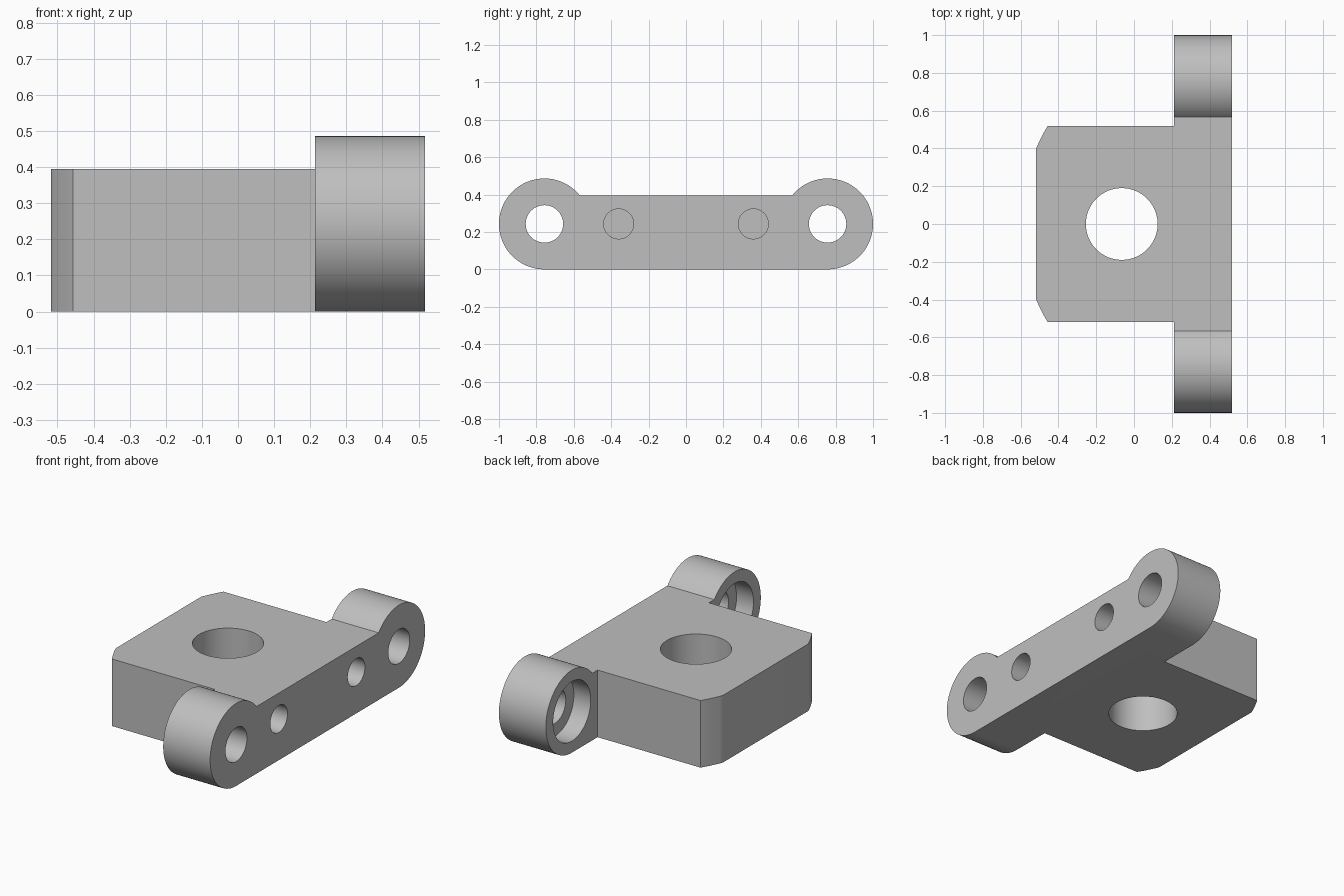
import bpy, bmesh
from math import sin, cos, pi, atan2, asin
from mathutils import Vector, Matrix

cube = bpy.data.objects.get("Cube")
if cube:
    bpy.data.objects.remove(cube, do_unlink=True)

grey = bpy.data.materials.new("machined grey")
grey.use_nodes = True
colour = (0.52, 0.52, 0.52, 1)
grey.diffuse_color = colour
grey.node_tree.nodes["Principled BSDF"].inputs["Base Color"].default_value = colour

# Main dimensions
EDGE = 0.5185               # half width of the block, and front/back limits in x
FLANGE_X = 0.213            # rear plane of the flange
TOP = 0.395
LUG_Y, LUG_R = 0.757, 0.243
HOLE_X = -0.065


def arc(cx, cy, r, a0, a1, n):
    return [(cx + r * cos(a0 + (a1 - a0) * i / n),
             cy + r * sin(a0 + (a1 - a0) * i / n)) for i in range(n + 1)]


def make_object(name, bm):
    bmesh.ops.recalc_face_normals(bm, faces=bm.faces[:])
    mesh = bpy.data.meshes.new(name)
    bm.to_mesh(mesh)
    bm.free()
    mesh.materials.append(grey)
    obj = bpy.data.objects.new(name, mesh)
    bpy.context.collection.objects.link(obj)
    return obj


def prism(name, points, depth):
    """Extrude a closed outline given as 3D points."""
    bm = bmesh.new()
    face = bm.faces.new([bm.verts.new(p) for p in points])
    new = bmesh.ops.extrude_face_region(bm, geom=[face])["geom"]
    bmesh.ops.translate(bm, vec=Vector(depth),
                        verts=[v for v in new if isinstance(v, bmesh.types.BMVert)])
    return make_object(name, bm)


def cylinder(name, r, start, length, along_x=True):
    bm = bmesh.new()
    turn = Matrix.Rotation(pi / 2, 4, "Y") if along_x else Matrix()
    place = Matrix.Translation(start) @ turn @ Matrix.Translation((0, 0, length / 2))
    bmesh.ops.create_cone(bm, cap_ends=True, segments=64, radius1=r, radius2=r,
                          depth=length, matrix=place)
    return make_object(name, bm)


def combine(target, tool, operation):
    """Apply a boolean and discard the tool."""
    tool.hide_render = True
    mod = target.modifiers.new(operation.lower(), "BOOLEAN")
    mod.operation, mod.object, mod.solver = operation, tool, "EXACT"
    bpy.context.view_layer.objects.active = target
    bpy.ops.object.modifier_apply(modifier=mod.name)
    bpy.data.objects.remove(tool, do_unlink=True)


# Flange: straight bar with a round lug at each end
meet = asin((TOP - LUG_R) / LUG_R)
right_half = arc(LUG_Y, LUG_R, LUG_R, -pi / 2, pi - meet, 56)
outline = right_half + [(-y, z) for y, z in reversed(right_half)]
body = prism("mounting_bracket", [(FLANGE_X, y, z) for y, z in outline],
             (EDGE - FLANGE_X, 0, 0))

# Block: square plan with large-radius curved corners at the rear
arc_x = 0.417
a_side = atan2(EDGE, -0.457 - arc_x)
a_rear = atan2(0.397, -EDGE - arc_x)
corner = arc(arc_x, 0, 1.017, a_side, a_rear, 8)
corner[0], corner[-1] = (-0.457, EDGE), (-EDGE, 0.397)
plan = [(0.35, EDGE)] + corner
plan += [(x, -y) for x, y in reversed(plan)]
block = prism("block", [(x, y, 0) for x, y in plan], (0, 0, TOP))
combine(body, block, "UNION")

# Vertical bore through the block
combine(body, cylinder("bore_cutter", 0.19, (HOLE_X, 0, -0.1), 0.7, False), "DIFFERENCE")

for side in (-1, 1):
    # Lug hole, its rear counterbore, and a blind hole in the front face
    y = side * LUG_Y
    combine(body, cylinder("lug_cutter", 0.1, (0.1, y, LUG_R), 0.6), "DIFFERENCE")
    combine(body, cylinder("counterbore_cutter", 0.175, (0.1, y, LUG_R),
                           FLANGE_X + 0.01), "DIFFERENCE")
    combine(body, cylinder("blind_cutter", 0.08, (0.12, side * 0.36, LUG_R), 0.5),
            "DIFFERENCE")

# Smooth the round walls and keep the edges crisp
bpy.ops.object.select_all(action="DESELECT")
body.select_set(True)
bpy.context.view_layer.objects.active = body
bpy.ops.object.shade_smooth_by_angle(angle=pi / 8)
